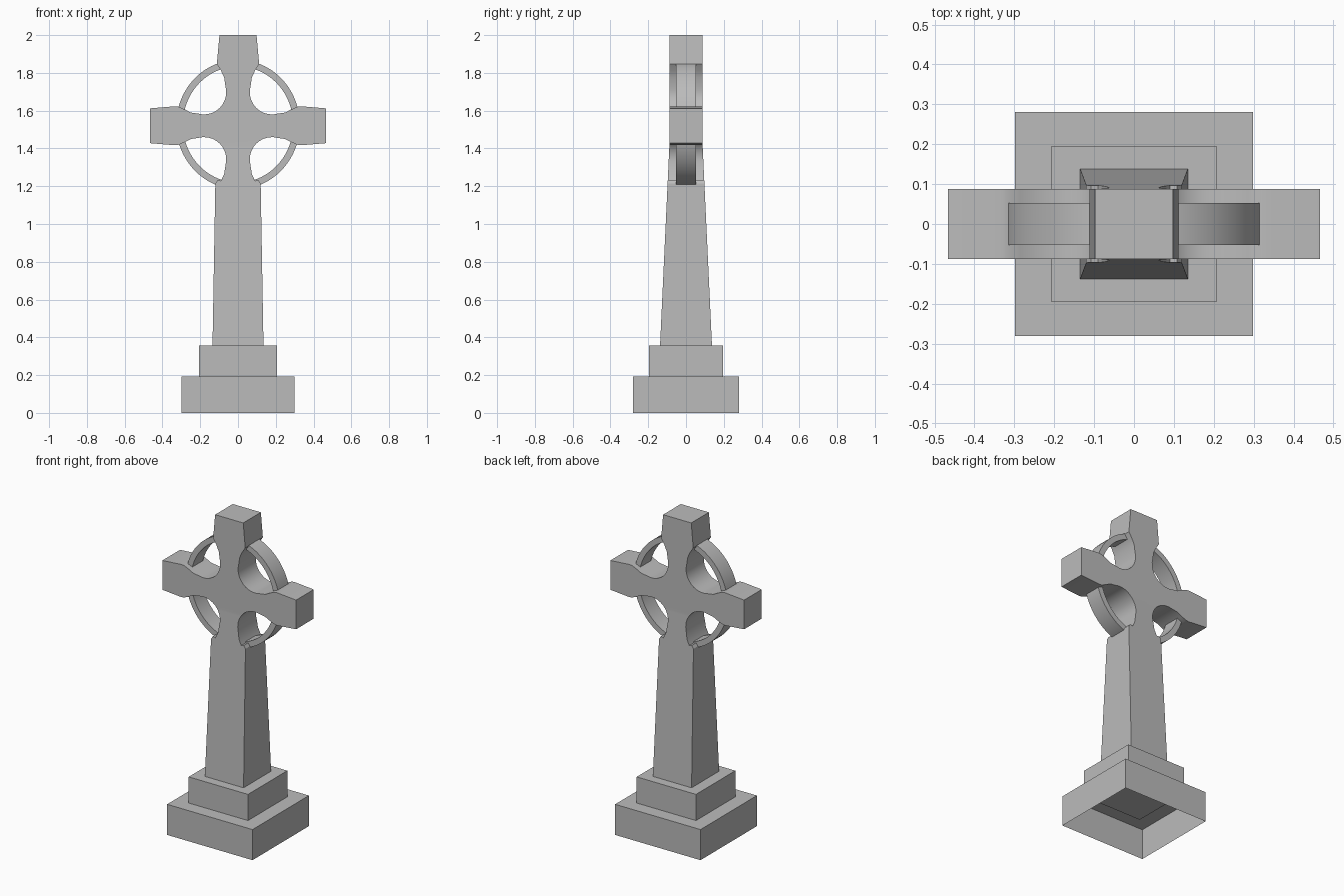
import bpy, bmesh
from math import sin, cos, radians

if "Cube" in bpy.data.objects:
    bpy.data.objects.remove(bpy.data.objects["Cube"])

stone = bpy.data.materials.new("grey_stone")
stone.diffuse_color = (0.5, 0.5, 0.5, 1)
stone.use_nodes = True
stone.node_tree.nodes["Principled BSDF"].inputs["Base Color"].default_value = stone.diffuse_color
CZ = 1.52                     # height of the cross centre


def finish(name, bm):
    bmesh.ops.recalc_face_normals(bm, faces=bm.faces)
    me = bpy.data.meshes.new(name)
    bm.to_mesh(me)
    bm.free()
    ob = bpy.data.objects.new(name, me)
    bpy.context.collection.objects.link(ob)
    me.materials.append(stone)
    bpy.ops.object.select_all(action='DESELECT')
    bpy.context.view_layer.objects.active = ob
    ob.select_set(True)
    bpy.ops.object.shade_smooth_by_angle(angle=radians(30))
    return ob


def block(name, hx, hy, z0, z1, open_bottom=False):
    bm = bmesh.new()
    bmesh.ops.create_cube(bm, size=1)
    for v in bm.verts:
        v.co = (v.co.x * 2 * hx, v.co.y * 2 * hy, z1 if v.co.z > 0 else z0)
    if open_bottom:
        bm.normal_update()
        down = [f for f in bm.faces if f.normal.z < -0.5]
        bmesh.ops.delete(bm, geom=down, context='FACES_ONLY')
    return finish(name, bm)


# Stepped plinth; the lower slab is hollow underneath
block("lower_plinth", 0.298, 0.281, 0, 0.193, True)
block("upper_plinth", 0.207, 0.196, 0.188, 0.358)

# Cross outline: one quadrant from arm tip to neck, then mirrored
arm = [(0.467, 0.092), (0.335, 0.103), (0.315, 0.101), (0.285, 0.088),
       (0.25, 0.070)]
arc = [(0.18 + 0.118 * cos(radians(a)), 0.178 + 0.118 * sin(radians(a)))
       for a in [-74 - i * 12.2 for i in range(11)]]
neck = [(0.073, 0.255), (0.09, 0.292)]
quad = arm + arc + neck
top = quad + [(0.112, 0.326), (0.098, 2 - CZ)]
low = quad + [(0.108, 0.287), (0.12, 0.305), (0.135, CZ - 0.355)]
right = [(x, -z) for x, z in reversed(low)] + top
outline = right + [(-x, z) for x, z in reversed(right)]

bm = bmesh.new()
face = bm.faces.new([bm.verts.new((x, -1, CZ + z)) for x, z in outline])
ext = bmesh.ops.extrude_face_region(bm, geom=[face])
for g in ext["geom"]:
    if isinstance(g, bmesh.types.BMVert):
        g.co.y = 1
# The shaft thins from its foot up to the underside of the arms
bmesh.ops.bisect_plane(bm, geom=bm.verts[:] + bm.edges[:] + bm.faces[:],
                       plane_co=(0, 0, 1.415), plane_no=(0, 0, 1))
for v in bm.verts:
    t = min(1, max(0, (v.co.z - 0.355) / (1.415 - 0.355)))
    v.co.y *= 0.1375 + (0.088 - 0.1375) * t
finish("cross_shaft_and_arms", bm)

# Four ring segments between the arms
N = 14
for i, name in enumerate(("upper_right", "upper_left", "lower_left", "lower_right")):
    sx = 1 if i in (0, 3) else -1
    sz = 1 if i < 2 else -1
    bm = bmesh.new()
    rows = []
    for k in range(N + 1):
        a = radians(15 + 58 * k / N)
        rows.append([bm.verts.new((sx * rx * cos(a), y, CZ + 0.007 + sz * rz * sin(a)))
                     for rx, rz, y in ((0.292, 0.307, -0.0525), (0.327, 0.342, -0.0525),
                                       (0.327, 0.342, 0.0525), (0.292, 0.307, 0.0525))])
    for p, q in zip(rows, rows[1:]):
        for j in range(4):
            bm.faces.new((p[j], p[(j + 1) % 4], q[(j + 1) % 4], q[j]))
    bm.faces.new(rows[0])
    bm.faces.new(rows[-1])
    finish("ring_" + name, bm)
